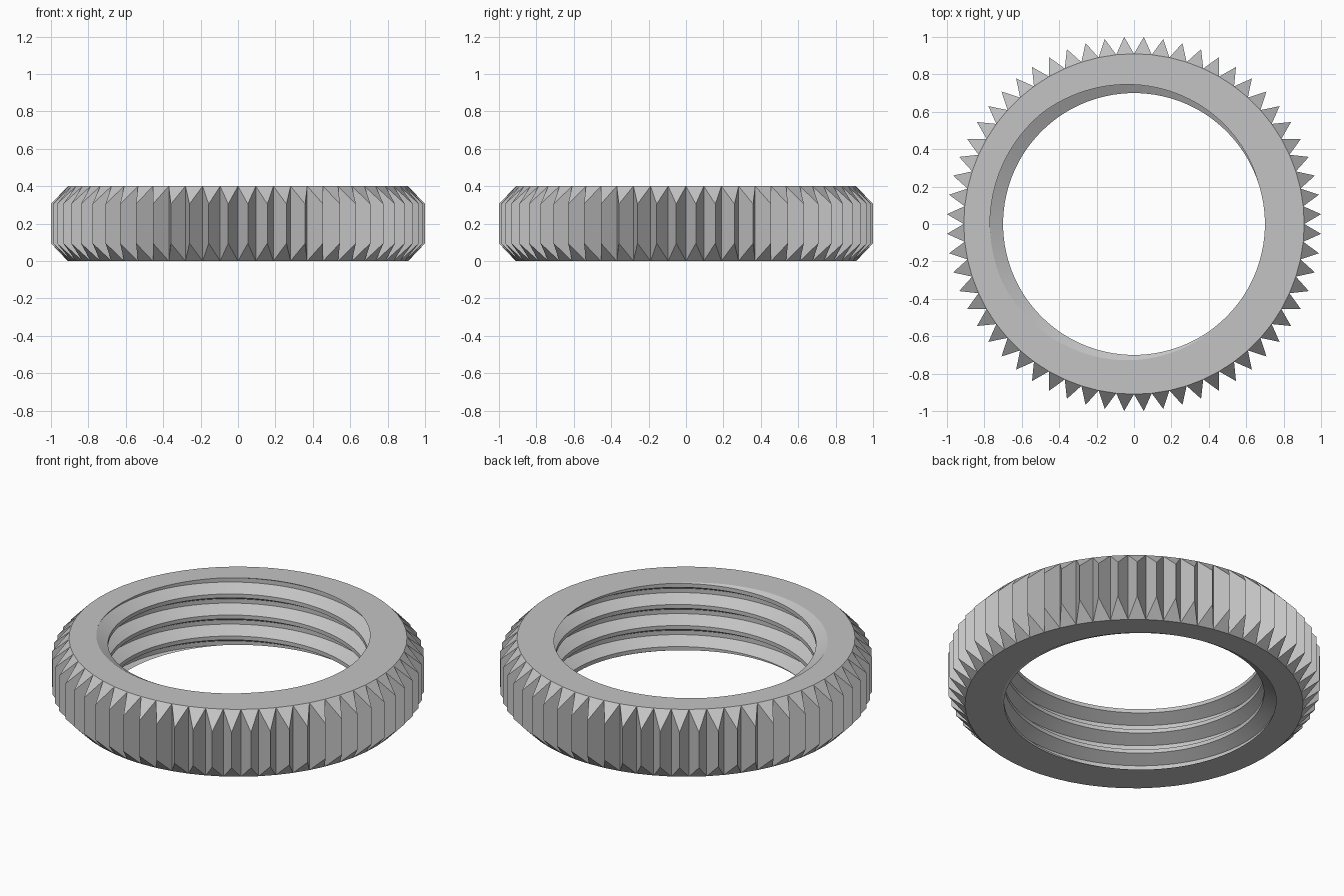
import bpy
import bmesh
from math import radians, cos, sin
from mathutils import Vector

HEIGHT = 0.40
TEETH = 60
TIP_R, ROOT_R, CHAMFER = 1.0014, 0.91, 0.095
MINOR_R, MAJOR_R, PITCH = 0.70, 0.77, 0.125
COLUMNS = 120

cube = bpy.data.objects.get("Cube")
if cube:
    bpy.data.objects.remove(cube, do_unlink=True)


def polar(radius, degrees, z):
    a = radians(degrees)
    return Vector((radius * cos(a), radius * sin(a), z))


bm = bmesh.new()

# Internal right-handed thread: helical strips, longer than the ring
corners = [(19, MINOR_R), (130, MAJOR_R), (203, MAJOR_R), (313, MINOR_R)]
rows = [(phase + 360 * k, r) for k in range(-2, 6) for phase, r in corners]
grid = []
for i in range(COLUMNS + 1):
    angle = 360 * i / COLUMNS
    grid.append([bm.verts.new(polar(r, angle, HEIGHT + PITCH * (angle - phase) / 360))
                 for phase, r in rows])
for a, b in zip(grid, grid[1:]):
    for j in range(len(rows) - 1):
        bm.faces.new((a[j], a[j + 1], b[j + 1], b[j]))
bmesh.ops.remove_doubles(bm, verts=bm.verts[:], dist=1e-5)

# Trim the thread flush with the bottom and top of the ring
for z, direction in ((0, -1), (HEIGHT, 1)):
    bmesh.ops.bisect_plane(bm, geom=bm.verts[:] + bm.edges[:] + bm.faces[:],
                           dist=1e-6, plane_co=(0, 0, z), plane_no=(0, 0, direction),
                           clear_outer=True)

# Outer knurl: pointed vertical teeth with chamfered ends
step = 360 / TEETH
low, high, tip_low, tip_high = [], [], [], []
for i in range(TEETH):
    low.append(bm.verts.new(polar(ROOT_R, i * step, 0)))
    high.append(bm.verts.new(polar(ROOT_R, i * step, HEIGHT)))
    tip_low.append(bm.verts.new(polar(TIP_R, (i + 0.5) * step, CHAMFER)))
    tip_high.append(bm.verts.new(polar(TIP_R, (i + 0.5) * step, HEIGHT - CHAMFER)))
for i in range(TEETH):
    n = (i + 1) % TEETH
    bm.faces.new((low[i], tip_low[i], tip_high[i], high[i]))
    bm.faces.new((tip_low[i], low[n], high[n], tip_high[i]))
    bm.faces.new((high[i], tip_high[i], high[n]))
    bm.faces.new((low[n], tip_low[i], low[i]))

# Flat top and bottom faces between the thread and the knurl
for z in (0, HEIGHT):
    rim = [e for e in bm.edges if e.is_boundary
           and all(abs(v.co.z - z) < 1e-4 for v in e.verts)]
    bmesh.ops.triangle_fill(bm, edges=rim, use_beauty=True, normal=(0, 0, 1 if z else -1))
bmesh.ops.recalc_face_normals(bm, faces=bm.faces[:])

mesh = bpy.data.meshes.new("knurled_ring_nut")
bm.to_mesh(mesh)
bm.free()
ring = bpy.data.objects.new("knurled_ring_nut", mesh)
bpy.context.collection.objects.link(ring)

# Plain grey metal
grey = bpy.data.materials.new("plain_grey")
grey.use_nodes = True
colour = (0.55, 0.55, 0.55, 1)
grey.diffuse_color = colour
grey.node_tree.nodes["Principled BSDF"].inputs["Base Color"].default_value = colour
mesh.materials.append(grey)

# Smooth thread, crisp teeth
bpy.ops.object.select_all(action='DESELECT')
ring.select_set(True)
bpy.context.view_layer.objects.active = ring
bpy.ops.object.shade_smooth_by_angle(angle=radians(20))
